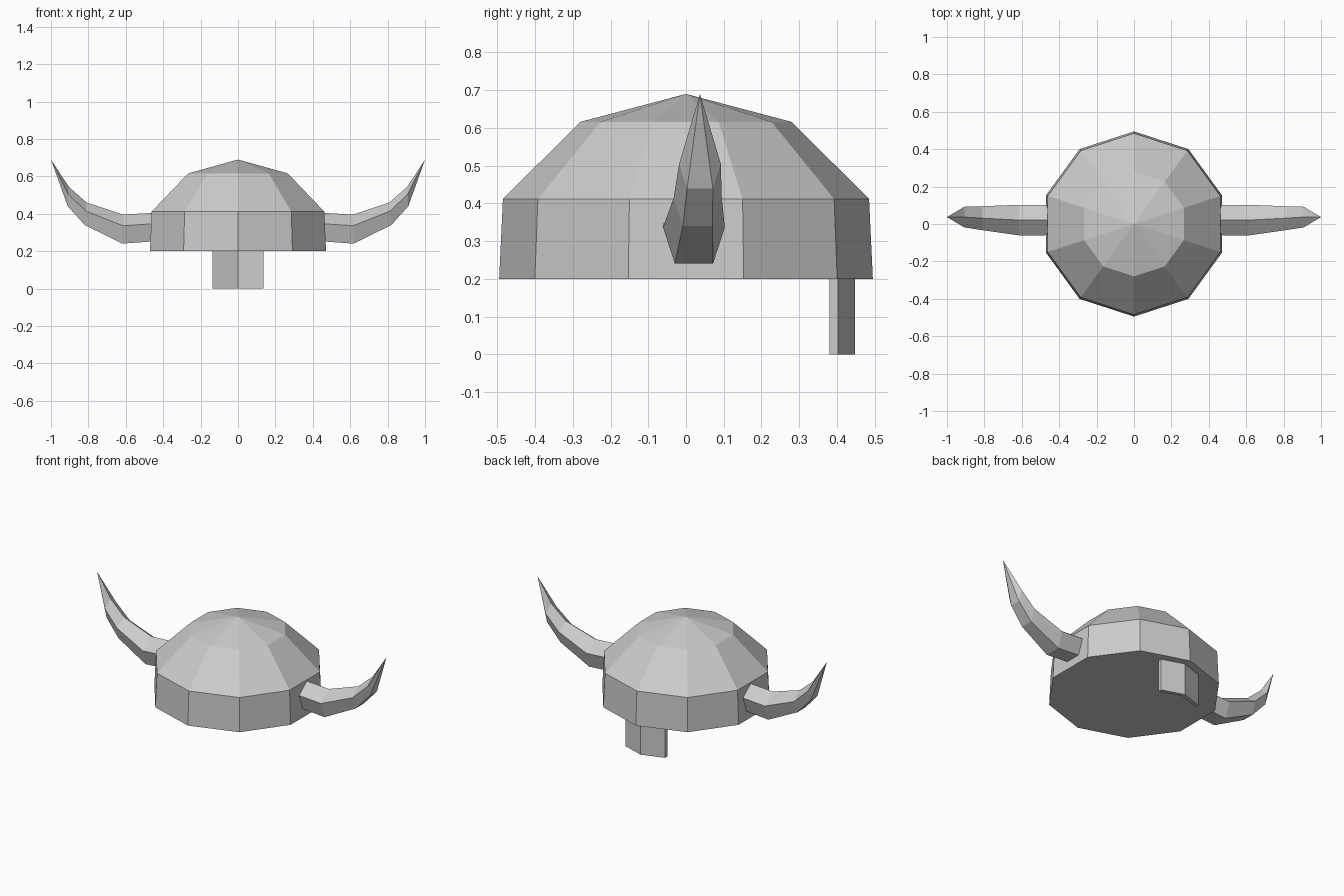
import bpy
from math import pi, sin, cos
from mathutils import Vector

if "Cube" in bpy.data.objects:
    bpy.data.objects.remove(bpy.data.objects["Cube"])


def make(name, verts, faces):
    me = bpy.data.meshes.new(name)
    me.from_pydata(verts, [], faces)
    me.update()
    ob = bpy.data.objects.new(name, me)
    bpy.context.collection.objects.link(ob)
    return ob


def loft(name, rings, tip):
    """Skin equal-sized rings, cap the first and close the last to a tip."""
    n = len(rings[0])
    verts = [v for r in rings for v in r] + [tip]
    faces = [tuple(reversed(range(n)))]
    for k in range(len(rings) - 1):
        for i in range(n):
            j = (i + 1) % n
            a, b = k * n, (k + 1) * n
            faces.append((a + i, a + j, b + j, b + i))
    last = (len(rings) - 1) * n
    faces += [(last + i, last + (i + 1) % n, len(verts) - 1) for i in range(n)]
    return make(name, verts, faces)


# Ten-sided helmet dome: (radius, height)
SIDES = 10
dome_rings = [[(r * cos(pi / 2 + 2 * pi * i / SIDES),
                r * sin(pi / 2 + 2 * pi * i / SIDES), z) for i in range(SIDES)]
              for r, z in [(0.495, 0.2), (0.485, 0.412), (0.28, 0.616)]]
loft("helmet_dome", dome_rings, (0, 0, 0.69))

# Five-sided horns: (x, y, z, radius, tilt of the ring)
stations = [(0.42, 0.02, 0.323, 0.084, 0.0),
            (0.617, 0.021, 0.31, 0.086, 0.03),
            (0.815, 0.031, 0.394, 0.067, 0.08),
            (0.908, 0.037, 0.487, 0.058, 0.05)]


def horn(name, side):
    rings = []
    for x, y, z, r, tilt in stations:
        ring = []
        for i in range(5):
            a = pi / 2 + 2 * pi * i / 5
            u, w = r * cos(a), r * sin(a)
            ring.append(Vector((side * (x - w * sin(tilt)), y + u, z + w * cos(tilt))))
        rings.append(ring if side > 0 else ring[::-1])
    loft(name, rings, (side * 1.0, 0.037, 0.69))


horn("horn_right", 1)
horn("horn_left", -1)

# Bent guard plate hanging under the rim
outline = [(-0.137, 0.38), (0, 0.425), (0.137, 0.38),
           (0.137, 0.403), (0, 0.448), (-0.137, 0.403)]
n = len(outline)
verts = [(x, y, z) for z in (0.0, 0.2) for x, y in outline]
faces = [(i, (i + 1) % n, n + (i + 1) % n, n + i) for i in range(n)]
faces += [(5, 4, 1, 0), (4, 3, 2, 1), (6, 7, 10, 11), (7, 8, 9, 10)]
make("guard_plate", verts, faces)
